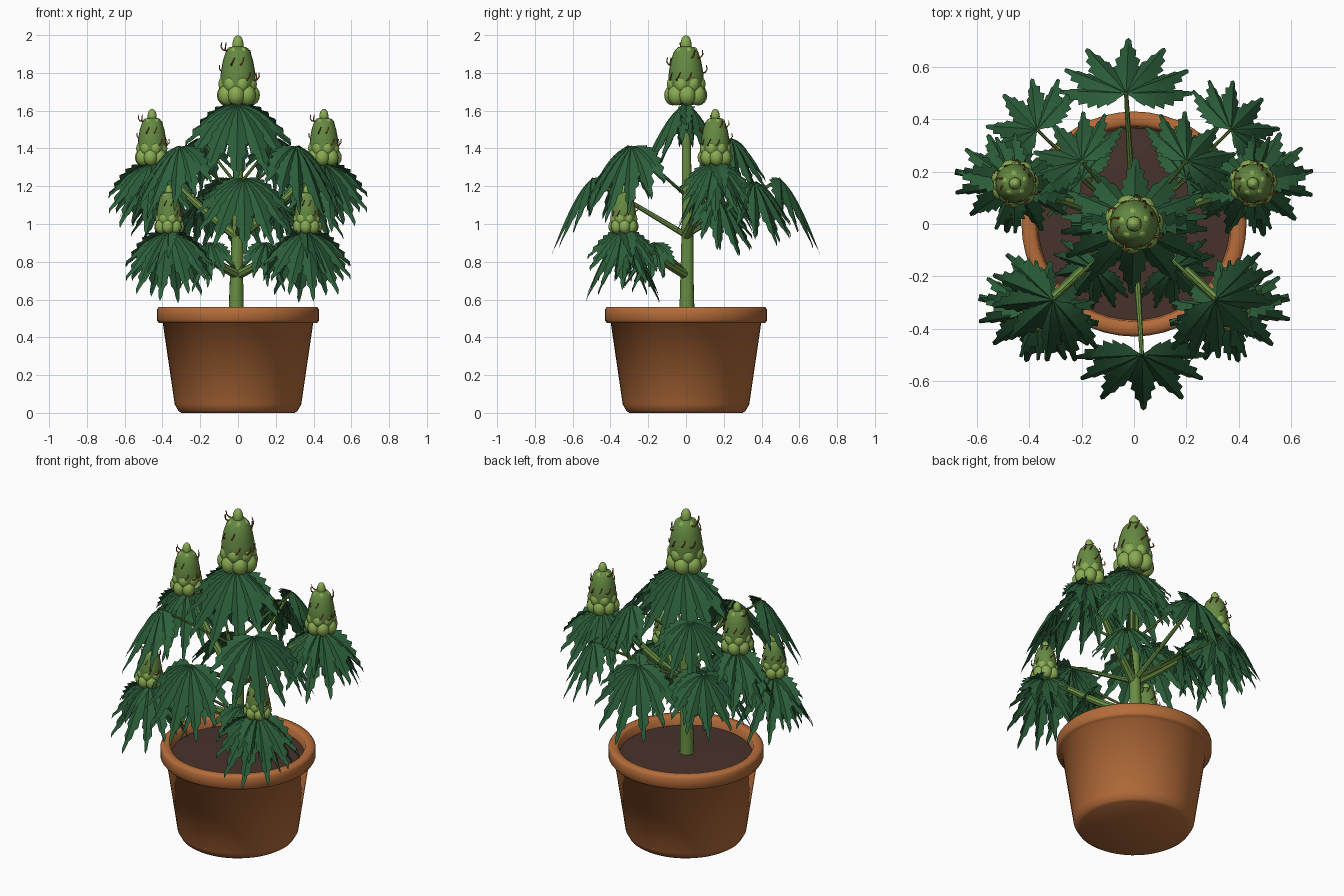
import bpy, bmesh, math, random
from mathutils import Vector, Matrix

if "Cube" in bpy.data.objects:
    bpy.data.objects.remove(bpy.data.objects["Cube"])

random.seed(4)


def material(name, rgb):
    m = bpy.data.materials.new(name)
    m.diffuse_color = (*rgb, 1)
    m.use_nodes = True
    m.node_tree.nodes["Principled BSDF"].inputs["Base Color"].default_value = m.diffuse_color
    return m


TERRACOTTA = material("terracotta", (0.46, 0.15, 0.042))
SOIL = material("soil", (0.065, 0.032, 0.024))
LEAF = material("leaf green", (0.025, 0.114, 0.043))
STEM = material("stem green", (0.14, 0.27, 0.055))
BUD = material("bud green", (0.13, 0.25, 0.055))
CALYX = material("calyx light green", (0.25, 0.41, 0.085))
HAIR = material("rust hair", (0.36, 0.11, 0.025))


def finish(name, bm, mats, angle=40):
    me = bpy.data.meshes.new(name)
    bm.to_mesh(me)
    bm.free()
    for m in mats:
        me.materials.append(m)
    ob = bpy.data.objects.new(name, me)
    bpy.context.collection.objects.link(ob)
    bpy.ops.object.select_all(action='DESELECT')
    ob.select_set(True)
    bpy.context.view_layer.objects.active = ob
    bpy.ops.object.shade_smooth_by_angle(angle=math.radians(angle))
    return ob


def lathe(bm, profile, segs, base=Vector(), mat=0):
    """Revolve (radius, z) points about a vertical axis through base."""
    rings = []
    for r, z in profile:
        if r == 0:
            rings.append([bm.verts.new(base + Vector((0, 0, z)))] * segs)
        else:
            rings.append([bm.verts.new(base + Vector((r * math.cos(2 * math.pi * k / segs),
                          r * math.sin(2 * math.pi * k / segs), z))) for k in range(segs)])
    for a, b in zip(rings, rings[1:]):
        for k in range(segs):
            j = (k + 1) % segs
            f = bm.faces.new(list(dict.fromkeys([a[k], a[j], b[j], b[k]])))
            f.material_index = mat


def tube(bm, pts, r0, r1, segs=8, mat=0):
    """Tapered tube through a list of points."""
    rings = []
    for i, p in enumerate(pts):
        d = (pts[min(i + 1, len(pts) - 1)] - pts[max(i - 1, 0)]).normalized()
        a = d.orthogonal().normalized() if i == 0 else (a - d * a.dot(d)).normalized()
        b = d.cross(a)
        r = r0 + (r1 - r0) * i / (len(pts) - 1)
        rings.append([bm.verts.new(p + r * (a * math.cos(t) + b * math.sin(t)))
                      for t in (2 * math.pi * k / segs for k in range(segs))])
    for u, v in zip(rings, rings[1:]):
        for k in range(segs):
            j = (k + 1) % segs
            bm.faces.new((u[k], u[j], v[j], v[k])).material_index = mat
    bm.faces.new(rings[0][::-1]).material_index = mat
    bm.faces.new(rings[-1]).material_index = mat


def arc(a, b, sag, n=7):
    a, b = Vector(a), Vector(b)
    return [a.lerp(b, i / n) - Vector((0, 0, sag * math.sin(math.pi * i / n))) for i in range(n + 1)]


# Pot and soil
bm = bmesh.new()
lathe(bm, [(0, 0), (0.30, 0), (0.315, 0.01), (0.335, 0.045), (0.398, 0.475), (0.42, 0.477),
           (0.43, 0.49), (0.43, 0.545), (0.42, 0.56), (0.385, 0.56), (0.372, 0.55), (0.365, 0.49)], 48)
finish("pot", bm, [TERRACOTTA], 100)
bm = bmesh.new()
lathe(bm, [(0.369, 0.505), (0.2, 0.512), (0, 0.516)], 48)
finish("soil", bm, [SOIL])

# Main stem
bm = bmesh.new()
tube(bm, [Vector(p) for p in ((-0.01, 0.005, 0.5), (-0.008, 0.005, 0.7), (0, 0.008, 1.0),
                              (0, 0.003, 1.3), (0, 0, 1.68))], 0.041, 0.02, 14)
finish("main_stem", bm, [STEM])


def leaf(name, hub, azimuth, s=1.0, tilt=45):
    """Drooping fan leaf of seven serrated, deeply folded leaflets."""
    bm = bmesh.new()
    az, tl = math.radians(azimuth), math.radians(tilt + random.uniform(-3, 3))
    fwd = Vector((math.cos(az) * math.cos(tl), math.sin(az) * math.cos(tl), -math.sin(tl)))
    side = Vector((-math.sin(az), math.cos(az), 0))
    normal = fwd.cross(side)
    hub = Vector(hub)
    n = 14
    for angle, length in ((0, 0.305), (31, 0.29), (-31, 0.29), (60, 0.27),
                          (-60, 0.27), (87, 0.255), (-87, 0.255)):
        t = math.radians(angle + random.uniform(-2, 2))
        along = fwd * math.cos(t) + side * math.sin(t)
        across = side * math.cos(t) - fwd * math.sin(t)
        lift = 0.006 * math.cos(t)
        rows = []
        for i in range(n + 1):
            k = i / n
            w = 0.06 * math.sin(math.pi * k ** 0.8) if 0 < i < n else 0.001
            tooth = 1 if i % 2 else 0.74
            mid = hub + s * (along * length * k + normal * lift * min(1, 4 * k)
                             - Vector((0, 0, 0.19 * k * k)))
            # teeth lean toward the tip, edges fold below the midrib
            edge = s * (along * (0.016 if i % 2 else 0) - normal * w * tooth * 0.55)
            rows.append([bm.verts.new(p) for p in
                         (mid - across * w * tooth * s + edge, mid, mid + across * w * tooth * s + edge)])
        for a, b in zip(rows, rows[1:]):
            bm.faces.new((a[0], b[0], b[1], a[1]))
            bm.faces.new((a[1], b[1], b[2], a[2]))
    bmesh.ops.recalc_face_normals(bm, faces=bm.faces)
    finish(name, bm, [LEAF], 30)


def bud(name, base, s):
    """Egg-shaped flower with calyx bumps, a tip and curled hairs."""
    bm = bmesh.new()
    base = Vector(base)

    def bump(r, a, z, size, tall, mat=1):
        m = (Matrix.Translation(base + s * Vector((r * math.cos(a), r * math.sin(a), z)))
             @ Matrix.Diagonal((size * s, size * s, tall * s, 1)))
        out = bmesh.ops.create_uvsphere(bm, u_segments=12, v_segments=8, radius=1, matrix=m)
        for f in {f for v in out["verts"] for f in v.link_faces}:
            f.material_index = mat

    body = [(0, 0.0), (0.06, 0.01), (0.088, 0.06), (0.096, 0.12), (0.092, 0.18), (0.081, 0.24),
            (0.066, 0.285), (0.045, 0.31), (0, 0.32)]
    lathe(bm, [(r * s, z * s) for r, z in body], 20, base)
    bump(0, 0, 0.325, 0.03, 0.05)
    for count, r, z, size, shift in ((7, 0.072, 0.053, 0.046, 0.1), (7, 0.066, 0.112, 0.04, 0.6),
                                     (5, 0.042, 0.285, 0.022, 0.3)):
        for k in range(count):
            bump(r, 2 * math.pi * (k + shift) / count, z, size, size * 1.2)
    # hairs: flush curls on the body and a few standing off it
    for k in range(12):
        a, z = k * 2.4, 0.13 + 0.16 * (k % 5) / 4
        r = 0.098 - 0.18 * max(0, z - 0.12)
        out = 0.025 if k % 2 else 0.006
        pts = [base + s * Vector(((r + d) * math.cos(a + e), (r + d) * math.sin(a + e), z + h))
               for d, e, h in ((-0.01, 0, 0), (out * 0.7, 0.1, 0.006), (out, 0.22, 0.022), (out * 0.8, 0.3, 0.045))]
        tube(bm, pts, 0.005 * s, 0.003 * s, 5, 2)
    finish(name, bm, [BUD, CALYX, HAIR], 60)


def branch(name, a, b, r0, r1, sag=0.02):
    bm = bmesh.new()
    tube(bm, arc(a, b, sag), r0, r1)
    finish(name, bm, [STEM])


# Crown
bud("top_bud", (0, 0, 1.63), 0.985)
for label, az in (("front", -90), ("back", 90)):
    leaf("crown_leaf_" + label, (0, 0.02 * math.sin(math.radians(az)), 1.63), az, 1.1)

# Long-stalked leaves in front and behind
for label, sg in (("front", -1), ("back", 1)):
    hub = (-0.03 * sg, 0.5 * sg, 1.24)
    branch("stalk_" + label, (0, 0, 0.94), hub, 0.016, 0.008, 0)
    leaf("fan_leaf_" + label, hub, 90 * sg)

# Left and right sides
for label, sg in (("left", -1), ("right", 1)):
    # flowering branches, each with leaves under the bud
    for level, start, (x, y, z), size in (("upper", 0.93, (0.455, 0.155, 1.31), 0.8),
                                          ("lower", 0.73, (0.365, -0.33, 0.95), 0.69)):
        tip = (x * sg, y, z)
        branch(f"{level}_branch_{label}", (0, 0, start), (x * sg, y, z + 0.03), 0.026, 0.015)
        bud(f"{level}_bud_{label}", tip, size)
        for face, az, scale in (("front", -90 + 12 * sg, 0.92), ("back", 90 + 12 * sg, 0.92),
                                ("outer", 90 - 90 * sg, 0.75)):
            leaf(f"{level}_bud_leaf_{face}_{label}", (x * sg, y, z + 0.01), az, scale)
    # leaves on thin stalks: hub, stalk height on the stem, size
    for part, (x, y, z), start, size in (("high_front_leaf", (0.31, -0.29, 1.41), 1.15, 0.98),
                                         ("high_back_leaf", (0.2, 0.24, 1.45), 1.2, 0.8),
                                         ("mid_back_leaf", (0.37, 0.36, 1.22), 0.95, 0.82),
                                         ("mid_side_leaf", (0.2, 0.17, 1.13), 0.95, 0.75),
                                         ("low_front_leaf", (0.15, -0.17, 0.9), 0.75, 0.66)):
        branch(f"{part}_stalk_{label}", (0, 0, start), (x * sg, y, z), 0.009, 0.006, 0)
        leaf(f"{part}_{label}", (x * sg, y, z), math.degrees(math.atan2(y, x * sg)), size)
